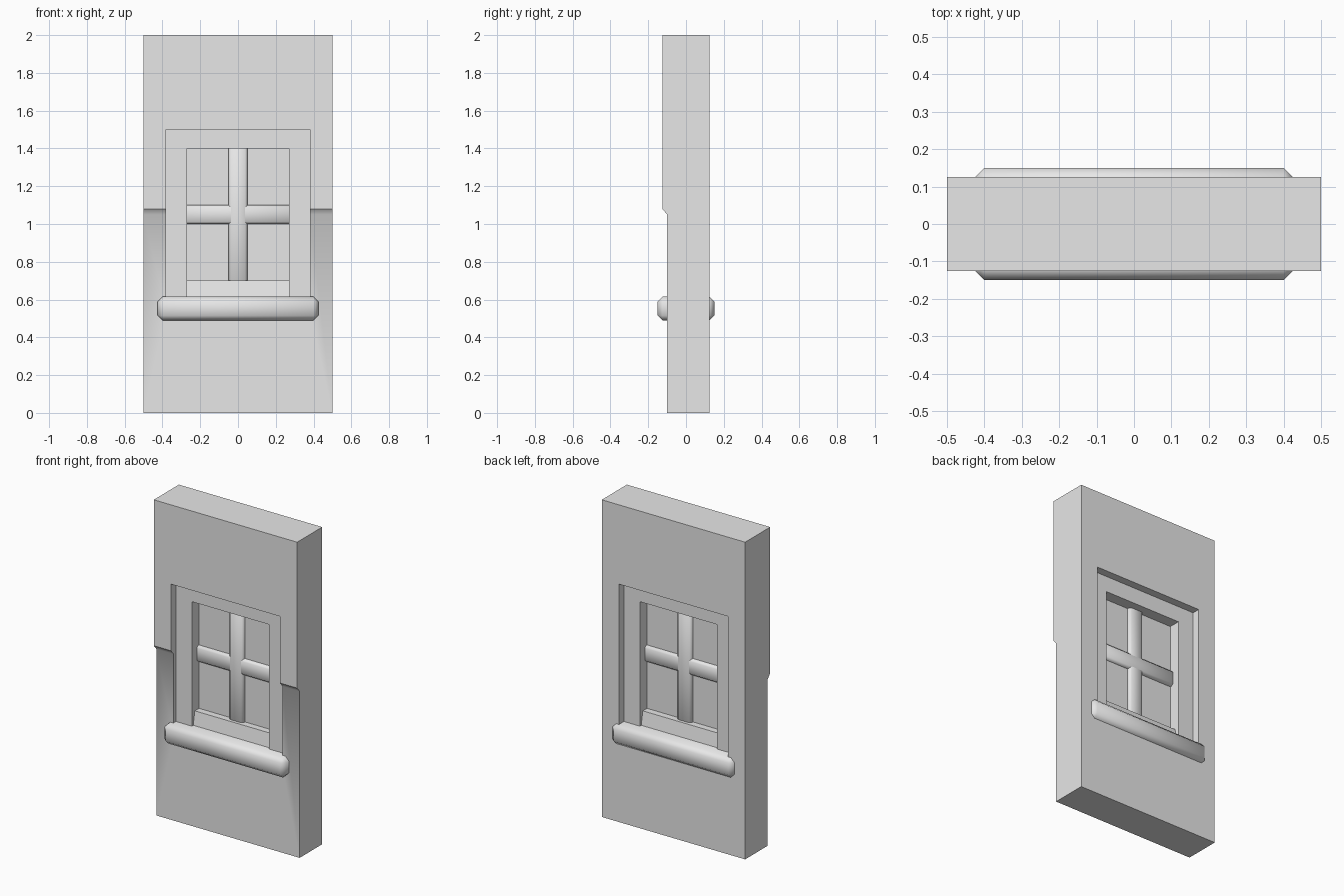
import bpy, bmesh, math

cube = bpy.data.objects.get("Cube")
if cube:
    bpy.data.objects.remove(cube, do_unlink=True)

grey = bpy.data.materials.new("plain grey")
grey.use_nodes = True
colour = (0.8, 0.8, 0.8, 1)
grey.diffuse_color = colour
grey.node_tree.nodes["Principled BSDF"].inputs["Base Color"].default_value = colour

STEP_LOW, STEP_HIGH = 1.05, 1.08   # chamfered step in the front of the wall


def finish(bm, name, angle=None, sharp=lambda e: False):
    """Turn a bmesh into an object; smooth all edges flatter than the angle."""
    bmesh.ops.recalc_face_normals(bm, faces=bm.faces)
    if angle:
        for f in bm.faces:
            f.smooth = True
        for e in bm.edges:
            e.smooth = e.calc_face_angle(0) < math.radians(angle) and not sharp(e)
    mesh = bpy.data.meshes.new(name)
    bm.to_mesh(mesh)
    bm.free()
    mesh.materials.append(grey)
    obj = bpy.data.objects.new(name, mesh)
    bpy.context.collection.objects.link(obj)
    return obj


def outline(half, bottom, top, steps=()):
    """Closed x-z rectangle, with extra points up both sides."""
    zs = [bottom, *steps, top]
    return [(half, z) for z in zs] + [(-half, z) for z in reversed(zs)]


def ring(name, outer, inner, front, back, **shading):
    """Slab between two matching outlines; front and back give y at a height."""
    bm = bmesh.new()
    loops = [[bm.verts.new((x, depth(z), z)) for x, z in pts]
             for pts, depth in ((outer, front), (inner, front), (inner, back), (outer, back))]
    n = len(outer)
    for k in range(4):
        a, b = loops[k], loops[(k + 1) % 4]
        for i in range(n):
            j = (i + 1) % n
            bm.faces.new((a[i], a[j], b[j], b[i]))
    return finish(bm, name, **shading)


def box(name, half, low, high, depth, bevel=0, angle=None):
    """Box centred on x and y, with an optional one-step bevel."""
    bm = bmesh.new()
    bmesh.ops.create_cube(bm, size=1)
    for v in bm.verts:
        v.co.x *= 2 * half
        v.co.y *= 2 * depth
        v.co.z = high if v.co.z > 0 else low
    if bevel:
        bmesh.ops.bevel(bm, geom=bm.edges[:], offset=bevel, segments=1,
                        profile=0.5, affect='EDGES')
    return finish(bm, name, angle)


# Wall with window opening, thinner below the step
steps = (STEP_LOW, STEP_HIGH)
ring("wall", outline(0.5, 0, 2, steps), outline(0.38, 0.55, 1.5, steps),
     lambda z: -0.1 if z < 1.07 else -0.125, lambda z: 0.125, angle=50,
     sharp=lambda e: all(abs(v.co.z - STEP_HIGH) < 0.001 for v in e.verts))

# Recessed window frame
ring("window_frame", outline(0.38, 0.54, 1.5), outline(0.27, 0.58, 1.4),
     lambda z: -0.075, lambda z: 0.075)

# Sill running through the wall, bevelled all round
box("window_sill", 0.425, 0.49, 0.615, 0.15, bevel=0.025, angle=50)

# Glass and glazing bars
box("window_pane", 0.28, 0.58, 1.41, 0.003)
box("upright_bar", 0.05, 0.6, 1.42, 0.025, bevel=0.012, angle=50)
box("cross_bar", 0.29, 1.0, 1.1, 0.025, bevel=0.012, angle=50)

# Bottom rail, leaning inwards towards its top
bm = bmesh.new()
profile = [(-0.065, 0.59), (-0.045, 0.7), (0.045, 0.7), (0.065, 0.59)]
face = bm.faces.new([bm.verts.new((-0.275, y, z)) for y, z in profile])
ext = bmesh.ops.extrude_face_region(bm, geom=[face])["geom"]
bmesh.ops.translate(bm, vec=(0.55, 0, 0),
                    verts=[v for v in ext if isinstance(v, bmesh.types.BMVert)])
finish(bm, "bottom_rail")
